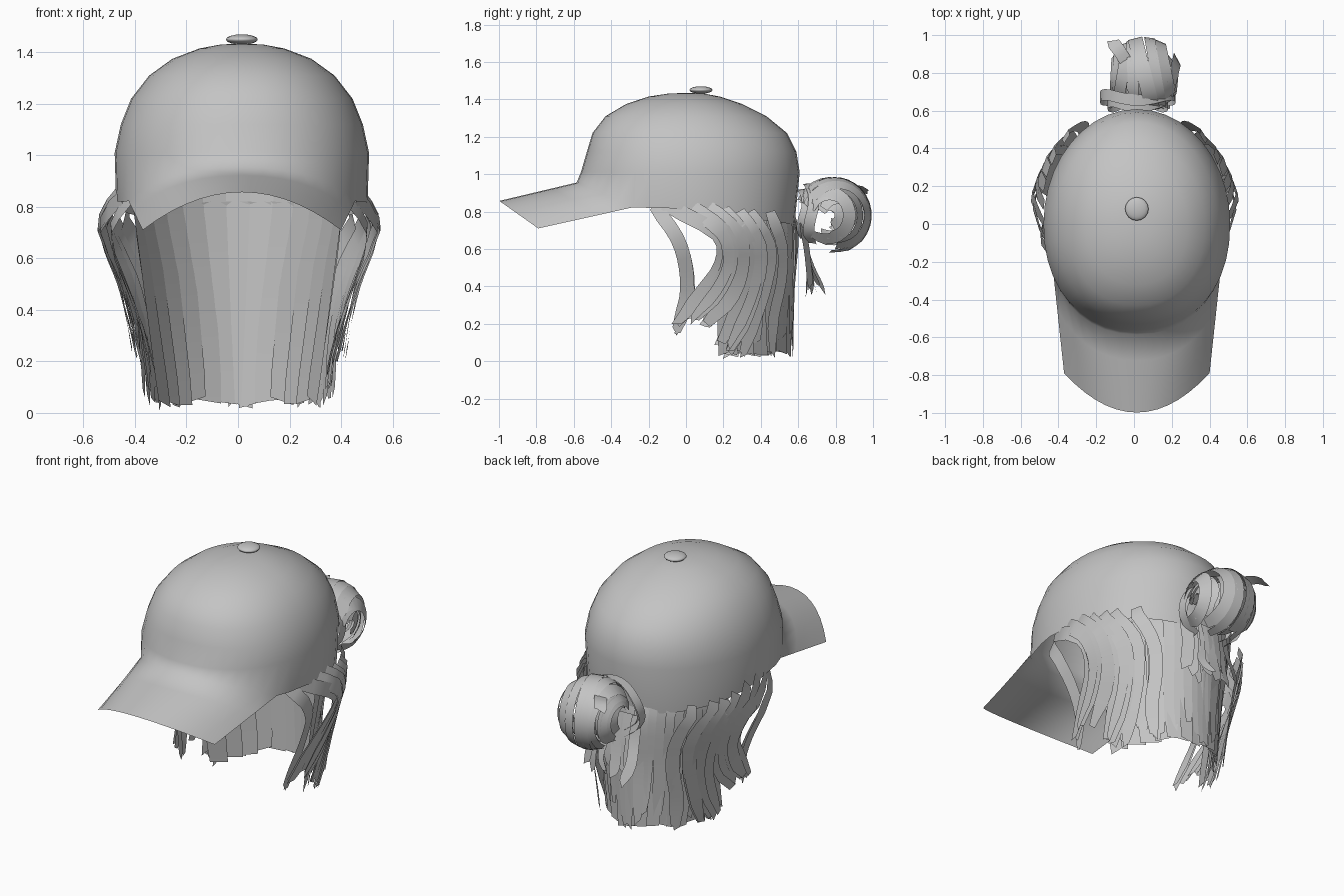
import bpy, math, random
from mathutils import Vector, Matrix

if "Cube" in bpy.data.objects:
    bpy.data.objects.remove(bpy.data.objects["Cube"])

random.seed(4)
grey = bpy.data.materials.new("soft_grey")
grey.diffuse_color = (0.55, 0.55, 0.55, 1)
grey.use_nodes = True
grey.node_tree.nodes["Principled BSDF"].inputs["Base Color"].default_value = grey.diffuse_color
CX = 0.015


def make(name, verts, faces):
    me = bpy.data.meshes.new(name)
    me.from_pydata([tuple(v) for v in verts], [], faces)
    me.materials.append(grey)
    for p in me.polygons:
        p.use_smooth = True
    me.update()
    ob = bpy.data.objects.new(name, me)
    bpy.context.collection.objects.link(ob)
    return ob


# ---- Cap crown: height, front depth, back depth, half width
rows = [(1.01, .562, .608, .494), (1.12, .53, .59, .47), (1.22, .5, .54, .43),
        (1.31, .43, .43, .36), (1.375, .32, .3, .27), (1.415, .2, .18, .165),
        (1.43, .1, .1, .085)]


def crown_point(a, row):
    c, s = math.cos(a), math.sin(a)
    e = 2 / 2.2 if s < 0 else 1
    x = CX + row[3] * math.copysign(abs(c) ** e, c)
    y = -row[1] * abs(s) ** e if s < 0 else row[2] * s
    return Vector((x, y, row[0]))


def rim_point(a):
    p = crown_point(a, (0, .585, .58, .488))
    if p.y < -.28:
        p.z = .82 + .135 * (-p.y - .28) / .305
    else:
        p.z = .82 - .13 * max(0, p.y + .1)
    return p


N = 40
angles = [2 * math.pi * i / N for i in range(N)]
verts = [rim_point(a) for a in angles]
for r in rows:
    verts += [crown_point(a, r) for a in angles]
verts.append(Vector((CX, 0, 1.435)))
faces = []
for k in range(len(rows)):
    for i in range(N):
        j = (i + 1) % N
        faces.append((k * N + i, k * N + j, (k + 1) * N + j, (k + 1) * N + i))
top = len(rows) * N
faces += [(top + i, top + (i + 1) % N, len(verts) - 1) for i in range(N)]

# ---- Arched brim growing smoothly out of the front of the rim
T, H = 3, 7
prev = None
for i in range(30 - H, 30 + H + 1):
    s = (i - 30) / H
    tip = Vector((CX + .385 * s, -.998 + .208 * s * s, .857 - .147 * s * s))
    col = [i]
    for t in range(1, T + 1):
        col.append(len(verts))
        verts.append(verts[i].lerp(tip, t / T))
    if prev:
        faces += [(prev[t], prev[t + 1], col[t + 1], col[t]) for t in range(T)]
    prev = col
make("cap", verts, faces)

# ---- Button on top
bpy.ops.mesh.primitive_uv_sphere_add(segments=16, ring_count=8, radius=1,
                                     location=(CX, .08, 1.45))
button = bpy.context.object
button.name = "cap_button"
button.scale = (.062, .062, .02)
button.data.materials.append(grey)
for p in button.data.polygons:
    p.use_smooth = True


# ---- Hair ribbons
def smooth_path(pts, n=3):
    pts = [Vector(p) for p in pts]
    ext = [2 * pts[0] - pts[1]] + pts + [2 * pts[-1] - pts[-2]]
    out = []
    for i in range(len(pts) - 1):
        a, b, c, d = ext[i:i + 4]
        for k in range(n):
            t = k / n
            out.append(.5 * (2 * b + (c - a) * t + (2 * a - 5 * b + 4 * c - d) * t * t
                             + (3 * b - a - 3 * c + d) * t ** 3))
    return out + [pts[-1]]


class Hair:
    """Collects flat ribbons into one mesh."""

    def __init__(self):
        self.v, self.f = [], []

    def ribbon(self, pts, width, centre=None, ends=(.8, .5), n=3):
        path = smooth_path(pts, n)
        base, last = len(self.v), len(path) - 1
        for i, p in enumerate(path):
            out = p - centre if centre else Vector((p.x, p.y * .5, 0))
            tan = path[min(i + 1, last)] - path[max(i - 1, 0)]
            side = tan.cross(out).normalized()
            t = i / last
            w = width / 2 * min(1, ends[0] + 3 * t, ends[1] + 3 * (1 - t))
            skew = tan.normalized() * random.uniform(-.02, .02) if i == last else Vector()
            self.v += [p - side * w + skew, p + side * w - skew]
        self.f += [(base + 2 * i, base + 2 * i + 1, base + 2 * i + 3, base + 2 * i + 2)
                   for i in range(last)]


def shell(t, z, k=1.0):
    f = (z - .05) / .75
    return Vector(((.32 + .115 * f) * k * math.sin(t), (.57 + .01 * f) * k * math.cos(t), z))


# Back curtain: a wide inner layer, then narrower uneven outer strands
curtain = Hair()
for i in range(13):
    t = math.radians(-66 + 11 * i)
    end = random.uniform(.03, .05)
    curtain.ribbon([shell(t, z, .98) for z in (.86, .62, .35, end)], .125, ends=(1, .9))
for i in range(22):
    t = math.radians(-66 + 6.2 * i + random.uniform(-2, 2))
    end = random.uniform(.02, .15)
    d = random.uniform(-.06, .06)
    bulge = random.uniform(1.01, 1.04)
    curtain.ribbon([shell(t, .82, .98), shell(t, .68, bulge), shell(t + d / 2, .4, 1.01),
                    shell(t + d, end, random.uniform(.99, 1.03))],
                   random.uniform(.05, .085), ends=(.9, .6))
make("back_hair", curtain.v, curtain.f)

# Side hair spread by height: swells under the cap, narrows to the neck
swell = [(.05, .36), (.2, .39), (.33, .425), (.46, .475), (.62, .545), (.74, .56), (.85, .47)]


def side_x(y, z):
    z = min(max(z, .05), .849)
    for (z0, x0), (z1, x1) in zip(swell, swell[1:]):
        if z <= z1:
            x = x0 + (x1 - x0) * (z - z0) / (z1 - z0)
            return x * math.sqrt(1 - (y / .62) ** 2)


# Side locks round the ear opening: width, copies, spread, top z, end z, y from top to end
locks = [(.075, 2, .9, .83, .16, (-.17, -.05, 0, 0, -.06)),
         (.085, 2, .97, .84, .2, (-.12, .17, .19, .08, -.05)),
         (.095, 3, 1, .84, .24, (0, .2, .235, .17, .04)),
         (.1, 3, 1, .83, .2, (.1, .27, .29, .24, .11)),
         (.1, 3, 1, .81, .1, (.2, .33, .335, .28, .19)),
         (.1, 3, 1, .8, .05, (.28, .39, .38, .32, .23)),
         (.09, 2, 1, .8, .04, (.34, .45, .43, .37, .3)),
         (.08, 2, 1.02, .8, .05, (.45, .515, .51, .47, .46))]
for name, sx in (("right_side_hair", 1), ("left_side_hair", -1)):
    side = Hair()
    for width, copies, spread, z0, z1, ys in locks:
        for c in range(copies):
            dx, dy, dz = (random.uniform(-.018, .018) * c for _ in range(3))
            pts = [(0, y + dy * i / 4, z0 + (z1 + dz - z0) * i / 4) for i, y in enumerate(ys)]
            path = smooth_path(pts)
            for i, p in enumerate(path):
                p.x = sx * (side_x(p.y, p.z) * spread + dx * i / len(path)) + .004
            side.ribbon(path, width * random.uniform(.85, 1.05) - .015 * c, n=1)
    make(name, side.v, side.f)

# Bun: bands rolled over a ball, each slightly turned, with tighter coils inside
bun = Hair()
C = Vector((.055, .785, .78))
for R, half, count in ((.205, .19, 9), (.16, .17, 6), (.11, .16, 4)):
    for i in range(count):
        x = .85 * half * math.sin(math.pi / 2 * (2 * i / (count - 1) - 1))
        r = R * math.sqrt(1 - (x / half) ** 2)
        turn = Matrix.Rotation(random.uniform(-.25, .25), 3, 'Z')
        start, stop = random.uniform(135, 165), random.uniform(-150, -60)
        pts = []
        for k in range(10):
            a = math.radians(start + (stop - start) * k / 9)
            pts.append(C + turn @ Vector((x, r * math.cos(a), r * math.sin(a))))
        bun.ribbon(pts, random.uniform(.055, .08), C, (.9, .7), 2)
# Collar where the bun leaves the cap
for y, rx, rz in ((.635, .16, .14), (.67, .2, .17)):
    c = Vector((.02, y, .78))
    pts = [c + Vector((rx * math.cos(a), .015 * math.sin(3 * a), rz * math.sin(a)))
           for a in [math.radians(-60 + 300 * k / 12) for k in range(13)]]
    bun.ribbon(pts, .06, c, (.8, .8), 2)
# Stray tuft above the bun
bun.ribbon([(-.03, .84, .93), (-.08, .92, .93), (-.12, .97, .9)], .07, C)
make("hair_bun", bun.v, bun.f)

# Loose strands hanging below the bun
strands = Hair()
for i in range(10):
    x = -.11 + .03 * i
    dy = random.uniform(.0, .11)
    strands.ribbon([(x, .62, .74), (x, .645, .6), (x + random.uniform(-.02, .02), .65 + dy * .4, .47),
                    (x + random.uniform(-.04, .04), .64 + dy, random.uniform(.34, .42))],
                   random.uniform(.045, .07))
make("loose_strands", strands.v, strands.f)
